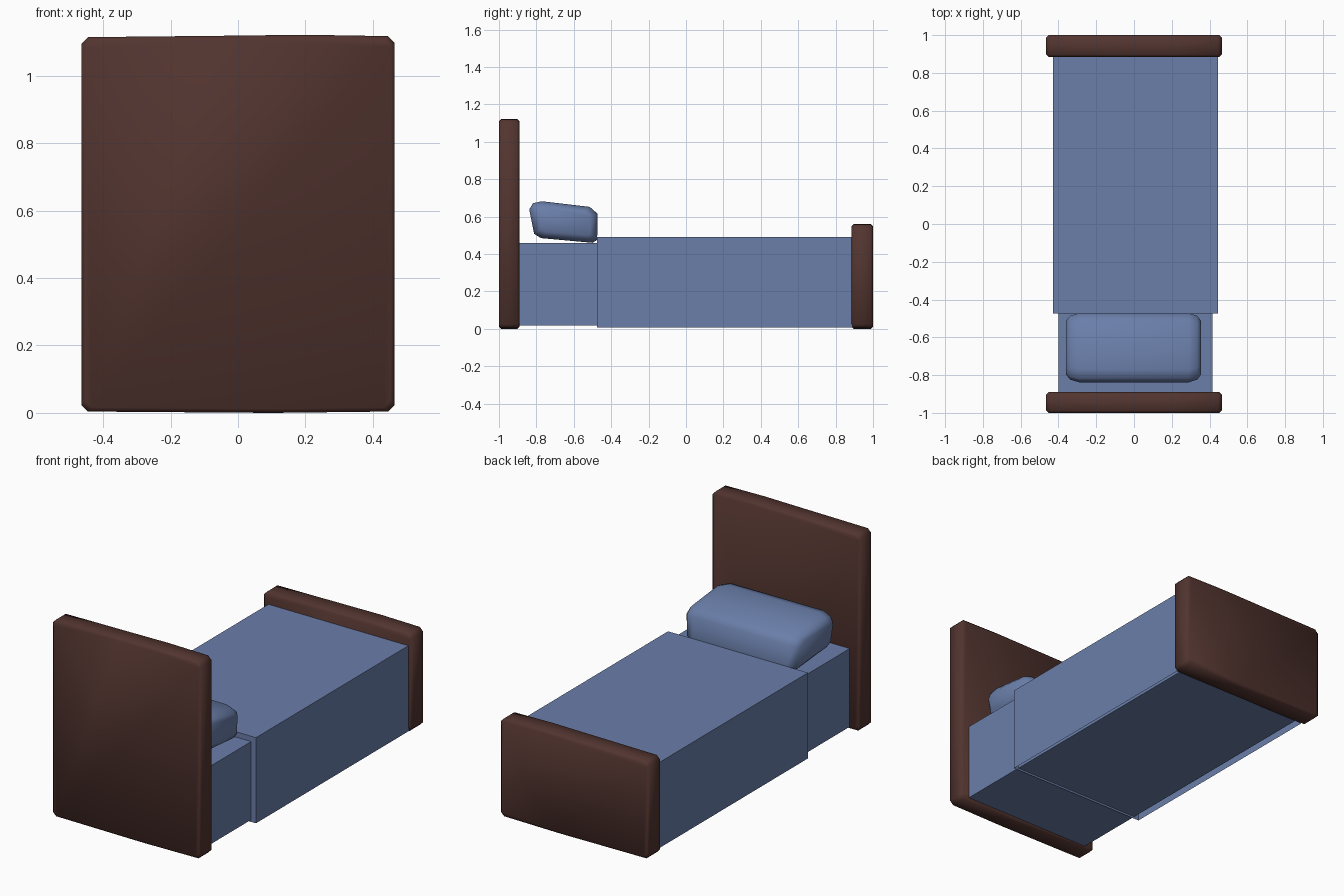
import bpy, bmesh, math
from mathutils import Vector

if "Cube" in bpy.data.objects:
    bpy.data.objects.remove(bpy.data.objects["Cube"])


def material(name, rgb):
    m = bpy.data.materials.new(name)
    m.diffuse_color = (*rgb, 1)
    m.use_nodes = True
    m.node_tree.nodes["Principled BSDF"].inputs["Base Color"].default_value = m.diffuse_color
    return m


WOOD = material("dark_wood", (0.085, 0.035, 0.029))
CLOTH = material("blue_cloth", (0.145, 0.21, 0.40))


def finish(name, bm, mat, smooth_angle=None):
    me = bpy.data.meshes.new(name)
    bm.to_mesh(me)
    bm.free()
    me.materials.append(mat)
    if smooth_angle:
        me.shade_smooth()
        me.set_sharp_from_angle(angle=math.radians(smooth_angle))
    ob = bpy.data.objects.new(name, me)
    bpy.context.collection.objects.link(ob)
    return ob


def loft(name, rings, mat):
    """Bridge equal-length rings of 3D points and cap both ends."""
    bm = bmesh.new()
    loops = [[bm.verts.new(p) for p in ring] for ring in rings]
    n = len(loops[0])
    for a, b in zip(loops, loops[1:]):
        for i in range(n):
            j = (i + 1) % n
            bm.faces.new((a[i], a[j], b[j], b[i]))
    bm.faces.new(loops[0])
    bm.faces.new(loops[-1])
    bmesh.ops.recalc_face_normals(bm, faces=bm.faces)
    return finish(name, bm, mat, 50)


def board(name, y0, y1, height):
    """Chamfered upright board with a slightly uneven top and bottom."""
    w, c = 0.465, 0.02

    def ring(y, d):
        k = w - d
        top, bot = height - d, 0.004 + d
        outline = [(-k, bot + c), (-k + c, bot), (0.1, bot - 0.004), (k - c, bot),
                   (k, bot + c), (k, top - c - 0.004), (k - c, top - 0.004),
                   (0.2, top), (-0.05, top - 0.003), (-k + c, top - 0.007),
                   (-k, top - c - 0.007)]
        return [(x, y, z) for x, z in outline]

    loft(name, [ring(y0, 0.012), ring(y0 + 0.012, 0),
                ring(y1 - 0.012, 0), ring(y1, 0.012)], WOOD)


def box(name, lo, hi, open_bottom=False):
    bm = bmesh.new()
    bmesh.ops.create_cube(bm, size=1)
    for v in bm.verts:
        v.co = Vector([lo[i] + (v.co[i] + 0.5) * (hi[i] - lo[i]) for i in range(3)])
    if open_bottom:
        bm.normal_update()
        under = [f for f in bm.faces if f.normal.z < -0.9]
        bmesh.ops.delete(bm, geom=under, context='FACES_ONLY')
    return finish(name, bm, CLOTH)


# Headboard and footboard
board("headboard", -1.0, -0.89, 1.122)
board("footboard", 0.885, 1.0, 0.561)

# Mattress, and blanket as an open-bottomed cover around it
box("mattress", (-0.40, -0.90, 0.018), (0.415, 0.90, 0.46))
box("blanket", (-0.43, -0.475, 0.006), (0.445, 0.89, 0.49), open_bottom=True)

# Pillow: tilted side profile (y, z) lofted along x
profile = [(-0.838, 0.638), (-0.818, 0.672), (-0.77, 0.682), (-0.515, 0.652),
           (-0.472, 0.615), (-0.475, 0.475), (-0.50, 0.46), (-0.775, 0.485),
           (-0.812, 0.508)]
cy, cz = -0.655, 0.572


def pillow_ring(x, inset):
    sy, sz = 1 - inset / 0.18, 1 - inset / 0.11
    return [(x, cy + (y - cy) * sy, cz + (z - cz) * sz) for y, z in profile]


loft("pillow", [pillow_ring(x, d) for x, d in
                ((-0.36, 0.04), (-0.338, 0.014), (-0.29, 0),
                 (0.29, 0), (0.335, 0.014), (0.355, 0.04))], CLOTH)
